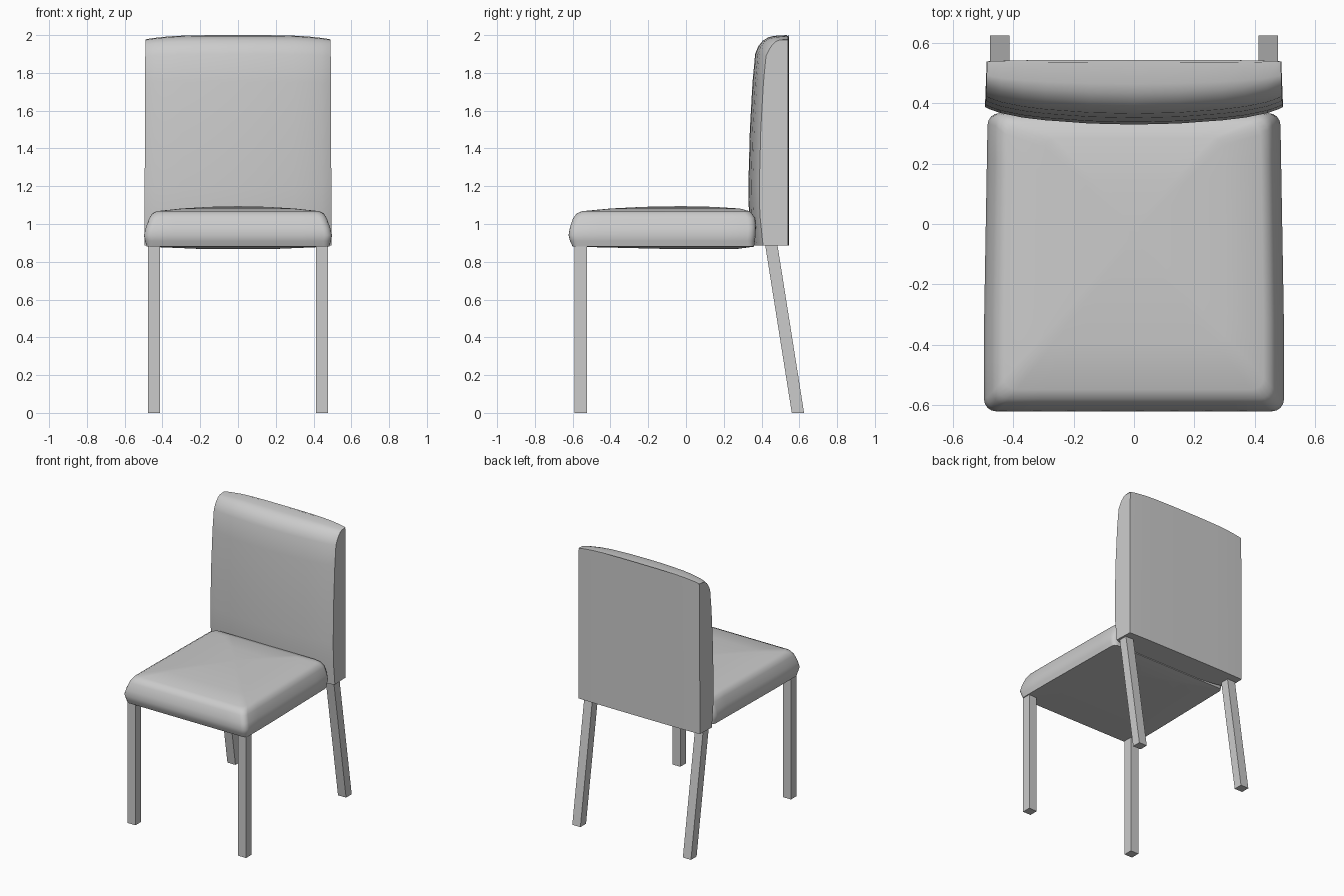
import bpy, bmesh, math

if "Cube" in bpy.data.objects:
    bpy.data.objects.remove(bpy.data.objects["Cube"])


def finish(name, bm, smooth=True):
    bmesh.ops.recalc_face_normals(bm, faces=bm.faces)
    mesh = bpy.data.meshes.new(name)
    bm.to_mesh(mesh)
    bm.free()
    obj = bpy.data.objects.new(name, mesh)
    bpy.context.collection.objects.link(obj)
    if smooth:
        bpy.ops.object.select_all(action='DESELECT')
        obj.select_set(True)
        bpy.context.view_layer.objects.active = obj
        bpy.ops.object.shade_smooth_by_angle(angle=math.radians(40))
    return obj


def loft(name, rings, smooth=True):
    """Skin a stack of equal-length closed rings and cap both ends."""
    bm = bmesh.new()
    loops = [[bm.verts.new(p) for p in ring] for ring in rings]
    n = len(loops[0])
    for a, b in zip(loops, loops[1:]):
        for i in range(n):
            j = (i + 1) % n
            bm.faces.new((a[i], a[j], b[j], b[i]))
    bm.faces.new(loops[0])
    bm.faces.new(loops[-1])
    return finish(name, bm, smooth)


def seat_ring(z, hx, yf, yb, r, side=8, arc=4):
    """Rounded rectangle, narrowing slightly toward the rear."""
    corners = [(hx - r, yb - r), (-hx + r, yb - r), (-hx + r, yf + r), (hx - r, yf + r)]
    pts = []
    for k, (cx, cy) in enumerate(corners):
        for i in range(arc + 1):
            a = math.radians(90 * (k + i / arc))
            pts.append((cx + r * math.cos(a), cy + r * math.sin(a)))
        a = math.radians(90 * (k + 1))
        nx, ny = corners[(k + 1) % 4]
        x0, y0 = pts[-1]
        x1, y1 = nx + r * math.cos(a), ny + r * math.sin(a)
        for i in range(1, side):
            t = i / side
            pts.append((x0 + (x1 - x0) * t, y0 + (y1 - y0) * t))
    return [(x * (1 - 0.025 * max(0, (y + 0.35) / 0.72)), y, z) for x, y in pts]


# Seat cushion: underside, bulging sides, domed top
seat_levels = [
    (0.868, 0.20, -0.10, 0.27, 0.02),
    (0.880, 0.484, -0.600, 0.360, 0.03),
    (0.910, 0.492, -0.614, 0.365, 0.04),
    (0.940, 0.498, -0.622, 0.368, 0.04),
    (0.980, 0.488, -0.615, 0.370, 0.04),
    (1.030, 0.470, -0.598, 0.366, 0.04),
    (1.055, 0.455, -0.580, 0.350, 0.04),
    (1.068, 0.430, -0.550, 0.335, 0.04),
    (1.082, 0.300, -0.400, 0.285, 0.03),
    (1.091, 0.150, -0.220, 0.140, 0.02),
    (1.094, 0.020, -0.060, 0.000, 0.01),
]
loft("seat", [seat_ring(*lv) for lv in seat_levels])


def back_ring(z, yf, hx):
    """Bowed front, almost flat rear; the top edge drops toward the corners."""
    us = [-1, -0.97, -0.9, -0.75, -0.6, -0.3, 0, 0.3, 0.6, 0.75, 0.9, 0.97, 1]
    drop = 0.022 * min(1, max(0, (z - 1.85) / 0.12))
    room = min(1, (0.545 - yf) / 0.16)
    front = [(u * hx, yf + room * (0.04 * u * u + 0.018 * u ** 10), z - drop * u ** 4) for u in us]
    rear = [(u * (hx - 0.005), 0.545 - 0.005 * u ** 4, z - drop * u ** 4) for u in reversed(us)]
    return front + rear


# Backrest: front leans back and rolls over at the top
back_levels = [
    (0.885, 0.350, 0.494), (1.05, 0.333, 0.494), (1.20, 0.330, 0.494),
    (1.50, 0.338, 0.493), (1.75, 0.352, 0.492), (1.90, 0.366, 0.491),
    (1.94, 0.382, 0.491), (1.970, 0.406, 0.490), (1.988, 0.435, 0.490),
    (1.996, 0.465, 0.489), (2.000, 0.535, 0.488),
]
loft("backrest", [back_ring(*lv) for lv in back_levels])


def leg(name, side, y_bottom, y_top, z_top):
    """Square leg, optionally raked along y."""
    h = 0.0325
    xc = side * 0.445
    def square(yc, z):
        return [(xc - h, yc - h, z), (xc + h, yc - h, z), (xc + h, yc + h, z), (xc - h, yc + h, z)]
    loft(name, [square(y_bottom, 0), square(y_top, z_top)], smooth=False)


# Straight front legs and raked back legs
for side, label in ((-1, "left"), (1, "right")):
    leg("front_leg_" + label, side, -0.557, -0.557, 0.885)
    leg("back_leg_" + label, side, 0.5925, 0.452, 0.887)
